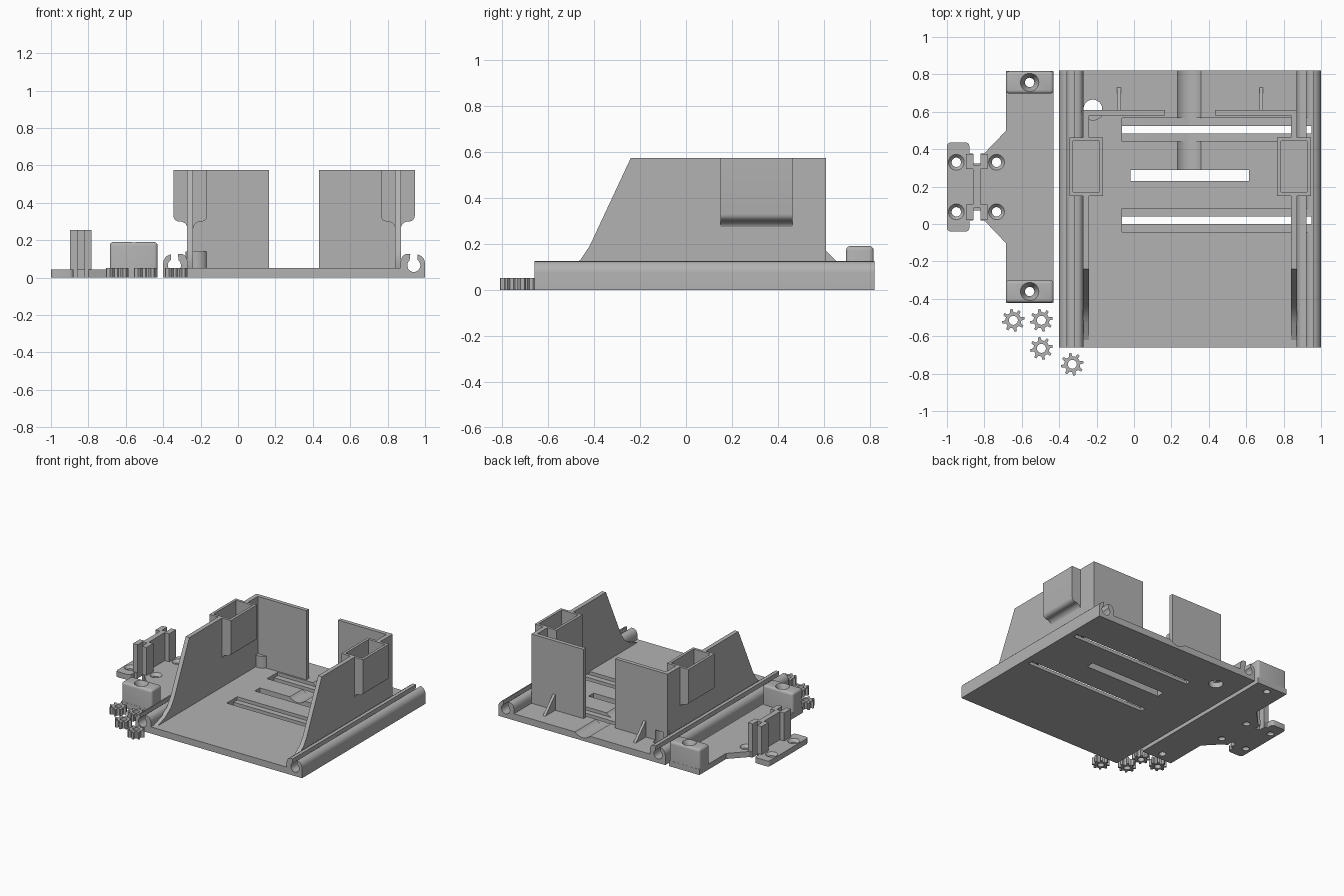
import bpy, bmesh, math
from mathutils import Vector

if "Cube" in bpy.data.objects:
    bpy.data.objects.remove(bpy.data.objects["Cube"], do_unlink=True)

grey = bpy.data.materials.new("plain grey plastic")
grey.use_nodes = True
grey.diffuse_color = (0.45, 0.45, 0.45, 1)
grey.node_tree.nodes["Principled BSDF"].inputs["Base Color"].default_value = (0.45, 0.45, 0.45, 1)


def finish(name, bm):
    bmesh.ops.recalc_face_normals(bm, faces=bm.faces)
    mesh = bpy.data.meshes.new(name)
    bm.to_mesh(mesh)
    bm.free()
    mesh.materials.append(grey)
    ob = bpy.data.objects.new(name, mesh)
    bpy.context.collection.objects.link(ob)
    return ob


def prism(name, pts, axis, lo, hi):
    """Extrude a 2D outline along one axis."""
    place = {"x": lambda p: (lo, p[0], p[1]),
             "y": lambda p: (p[0], lo, p[1]),
             "z": lambda p: (p[0], p[1], lo)}[axis]
    step = Vector([(hi - lo) * (a == axis) for a in "xyz"])
    bm = bmesh.new()
    face = bm.faces.new([bm.verts.new(place(p)) for p in pts])
    ext = bmesh.ops.extrude_face_region(bm, geom=[face])["geom"]
    bmesh.ops.translate(bm, vec=step, verts=[v for v in ext if isinstance(v, bmesh.types.BMVert)])
    return finish(name, bm)


def box(name, x0, x1, y0, y1, z0, z1):
    return prism(name, [(x0, y0), (x1, y0), (x1, y1), (x0, y1)], "z", z0, z1)


def cone(name, x, y, z0, z1, r0, r1, axis="z"):
    bm = bmesh.new()
    bmesh.ops.create_cone(bm, cap_ends=True, segments=32, radius1=r0, radius2=r1, depth=z1 - z0)
    bmesh.ops.translate(bm, vec=(x, y, (z0 + z1) / 2), verts=bm.verts)
    return finish(name, bm)


def activate(ob):
    bpy.ops.object.select_all(action="DESELECT")
    ob.select_set(True)
    bpy.context.view_layer.objects.active = ob


def apply(ob, mod):
    activate(ob)
    bpy.ops.object.modifier_apply(modifier=mod.name)


def cut(ob, cutter):
    mod = ob.modifiers.new("cut", "BOOLEAN")
    mod.operation = "DIFFERENCE"
    mod.solver = "EXACT"
    mod.object = cutter
    apply(ob, mod)
    bpy.data.objects.remove(cutter, do_unlink=True)


def round_edges(ob, width, test):
    bm = bmesh.new()
    bm.from_mesh(ob.data)
    edges = [e for e in bm.edges if test(e)]
    bmesh.ops.bevel(bm, geom=edges, offset=width, segments=4, profile=0.5, affect="EDGES")
    bm.to_mesh(ob.data)
    bm.free()


def smooth(ob):
    activate(ob)
    bpy.ops.object.shade_smooth_by_angle(angle=math.radians(35))


def arc(cx, cz, r, start, end, n):
    return [(cx + r * math.cos(math.radians(start + (end - start) * i / n)),
             cz + r * math.sin(math.radians(start + (end - start) * i / n))) for i in range(n + 1)]


def flip(pts):
    return [(0.6 - x, z) for x, z in pts]


# Tray: floor with a keyhole rail along each side
rail = [(-0.4, 0)] + arc(-0.35, 0.075, 0.05, 180, 100, 6)
rail += [(-0.359, 0.095)] + arc(-0.34, 0.065, 0.035, 130, 410, 18)
rail += [(-0.321, 0.125), (-0.295, 0.125), (-0.28, 0.115), (-0.27, 0.09), (-0.27, 0.05)]
tray = prism("tray", rail + flip(rail)[::-1], "y", -0.66, 0.82)
for y in (0.02, 0.505):
    cut(tray, box("recess", -0.065, 0.95, y - 0.063, y + 0.063, 0.025, 0.053))
    cut(tray, box("slot", -0.065, 0.95, y - 0.02, y + 0.02, -0.1, 0.053))
cut(tray, box("middle_slot", -0.02, 0.615, 0.23, 0.29, -0.1, 0.1))
cut(tray, prism("cable_groove", arc(0.295, 0.11, 0.087, 0, 360, 40)[:-1], "y", 0.29, 0.9))
cut(tray, cone("round_hole", -0.22, 0.615, -0.1, 0.1, 0.05, 0.05))
smooth(tray)

# Side walls, pockets, back walls and gussets, repeated on both sides
side_outline = [(-0.64, 0.04), (-0.62, 0.05), (-0.53, 0.08), (-0.46, 0.13), (-0.42, 0.19),
                (-0.24, 0.575), (0.61, 0.575), (0.61, 0.04)]
half = arc(0.06, 0.33, 0.03, 0, -90, 5) + arc(0.055, 0.26, 0.04, 90, 180, 5)
half = [(0.09, 0.575)] + half + [(0.015, 0.25)]
pocket_outline = [(-0.255 + x, z) for x, z in half] + [(-0.255 - x, z) for x, z in half[::-1]]
for side, mirrored in (("right", False), ("left", True)):
    def span(a, b):
        return (0.6 - b, 0.6 - a) if mirrored else (a, b)

    wall = prism(side + "_side_wall", side_outline, "x", *span(-0.272, -0.24))
    pocket = prism(side + "_pocket", flip(pocket_outline) if mirrored else pocket_outline,
                   "y", 0.15, 0.463)
    for ob in (wall, pocket):
        cut(ob, box("cavity", *span(-0.325, -0.185), 0.17, 0.443, 0.32, 0.7))
        smooth(ob)
    back = box(side + "_back_wall", *span(-0.272, 0.167), 0.58, 0.61, 0.04, 0.575)
    prism(side + "_gusset", [(0.6, 0.04), (0.74, 0.04), (0.61, 0.17), (0.6, 0.17)],
          "x", *span(-0.09, -0.07))
    if not mirrored:
        cut(back, cone("arch", -0.22, 0.615, 0, 0.125, 0.05, 0.05))

# Boss in front of the back wall around the round hole
boss = cone("hole_boss", -0.22, 0.615, 0.04, 0.14, 0.062, 0.062)
cut(boss, box("boss_back", -0.4, 0, 0.605, 0.8, 0, 0.3))
cut(boss, cone("boss_bore", -0.22, 0.615, 0, 0.125, 0.05, 0.05))
smooth(boss)

# Bracket plate with hinge bridge and end plate
mid = 0.198
upper = [(-0.43, 0.62), (-0.685, 0.62), (-0.685, 0.3), (-0.8, 0.18), (-0.82, 0.18),
         (-0.82, 0.125), (-0.86, 0.125), (-0.86, 0.18), (-0.88, 0.18), (-0.88, 0.238), (-1, 0.238)]
plate = prism("bracket_plate", [(x, mid + y) for x, y in upper] +
              [(x, mid - y) for x, y in upper[::-1]], "z", 0, 0.042)
round_edges(plate, 0.02, lambda e: all(v.co.x < -0.87 and abs(v.co.y - mid) > 0.2 for v in e.verts)
            and abs(e.verts[0].co.z - e.verts[1].co.z) > 0.01)

# Bracket blocks with rounded edges
blocks = []
for name, y in (("rear_block", 0.757), ("front_block", -0.361)):
    block = box(name, -0.685, -0.43, y - 0.06, y + 0.06, 0, 0.19)
    round_edges(block, 0.018, lambda e: max(v.co.z for v in e.verts) > 0.1)
    blocks.append((block, y))

# Countersunk screw holes
for x in (-0.95, -0.735):
    for y in (0.33, 0.065):
        cut(plate, cone("screw_hole", x, y, -0.1, 0.1, 0.025, 0.025))
        cut(plate, cone("countersink", x, y, 0.02, 0.044, 0.024, 0.044))
for block, y in blocks:
    for ob in (block, plate):
        cut(ob, cone("screw_hole", -0.558, y, -0.1, 0.3, 0.025, 0.025))
    cut(block, cone("countersink", -0.558, y, 0.14, 0.192, 0.024, 0.05))
    smooth(block)
smooth(plate)

# Upright clip: a web with flanged posts at both ends
box("clip_web", -0.86, -0.82, 0.085, 0.315, 0.03, 0.255)
for end, s in (("rear", 1), ("front", -1)):
    for side, x0, x1 in (("right", -0.897, -0.858), ("left", -0.822, -0.783)):
        y0, y1 = sorted((mid + s * 0.095, mid + s * 0.176))
        box(end + "_" + side + "_clip_post", x0, x1, y0, y1, 0, 0.255)

# Loose gears
for i, (x, y) in enumerate(((-0.645, -0.515), (-0.495, -0.515), (-0.495, -0.665), (-0.33, -0.75))):
    outline = []
    for t in range(8):
        for offset, r in ((-0.26, 0.043), (-0.14, 0.061), (0.14, 0.061), (0.26, 0.043)):
            a = (t + 0.25 + offset) * math.tau / 8
            outline.append((x + r * math.cos(a), y + r * math.sin(a)))
    gear = prism("gear_%d" % (i + 1), outline, "z", 0, 0.052)
    cut(gear, cone("bore", x, y, -0.1, 0.2, 0.024, 0.024))
    smooth(gear)
